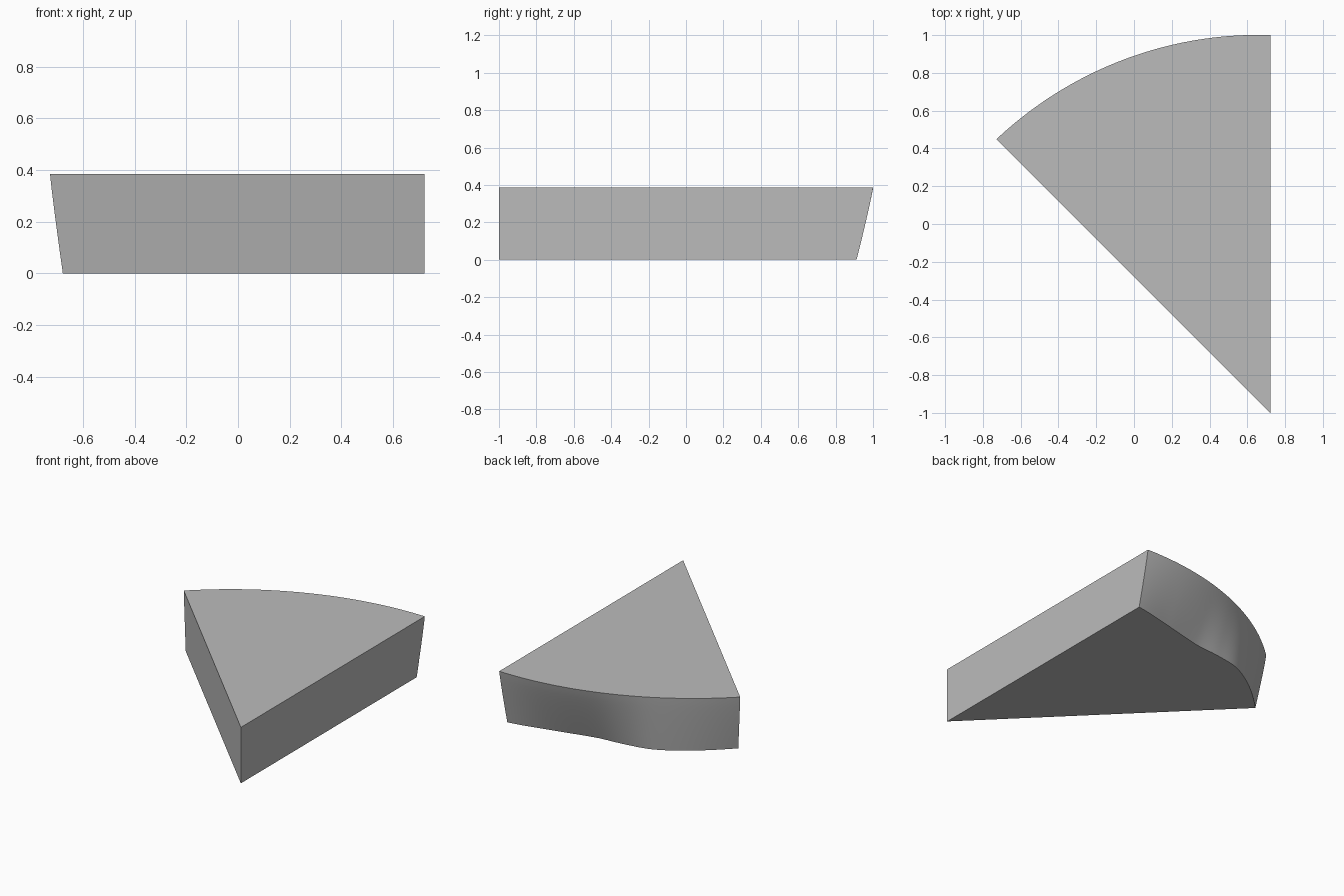
import bpy, bmesh, math
from mathutils import Vector

cube = bpy.data.objects.get("Cube")
if cube:
    bpy.data.objects.remove(cube, do_unlink=True)

APEX = Vector((0.722, -1.0, 0.0))
HEIGHT = 0.385
COLS, ROWS = 60, 12
# Radius of the curved wall's lower edge at given angles (degrees)
LOWER = [(0, 1.912), (9, 1.872), (18, 1.872), (24, 1.925),
         (29, 1.972), (34, 1.984), (45, 1.98)]


def lower_radius(a):
    """Smooth curve through the lower edge points."""
    for i in range(len(LOWER) - 1):
        (a0, r0), (a1, r1) = LOWER[i], LOWER[i + 1]
        if a <= a1:
            prev, nxt = LOWER[max(i - 1, 0)], LOWER[min(i + 2, len(LOWER) - 1)]
            w = a1 - a0
            m0 = (r1 - prev[1]) / (a1 - prev[0]) * w
            m1 = (nxt[1] - r0) / (nxt[0] - a0) * w
            t = (a - a0) / w
            return ((2*t**3 - 3*t**2 + 1) * r0 + (t**3 - 2*t**2 + t) * m0
                    + (3*t**2 - 2*t**3) * r1 + (t**3 - t**2) * m1)
    return LOWER[-1][1]


def wall_point(col, row):
    a = 45 * col / COLS
    s = row / ROWS
    top = 2.0 + 0.05 * a / 45
    r = top - (top - lower_radius(a)) * (1 - s) ** 1.1
    rad = math.radians(a)
    return APEX + Vector((-r * math.sin(rad), r * math.cos(rad), HEIGHT * s))


bm = bmesh.new()
tip_low = bm.verts.new(APEX)
tip_high = bm.verts.new(APEX + Vector((0, 0, HEIGHT)))
grid = [[bm.verts.new(wall_point(c, r)) for r in range(ROWS + 1)]
        for c in range(COLS + 1)]

# Curved outer wall
for c in range(COLS):
    for r in range(ROWS):
        bm.faces.new((grid[c][r], grid[c + 1][r],
                      grid[c + 1][r + 1], grid[c][r + 1]))

# Top, bottom and the two straight sides
bm.faces.new([tip_high] + [col[-1] for col in grid])
bm.faces.new([tip_low] + [col[0] for col in grid])
for column in (grid[0], grid[-1]):
    bm.faces.new([tip_high, tip_low] + column)
bmesh.ops.recalc_face_normals(bm, faces=bm.faces)

mesh = bpy.data.meshes.new("wedge_block")
bm.to_mesh(mesh)
bm.free()
wedge = bpy.data.objects.new("wedge_block", mesh)
bpy.context.collection.objects.link(wedge)

# Plain grey
grey = bpy.data.materials.new("plain_grey")
grey.use_nodes = True
colour = (0.5, 0.5, 0.5, 1)
grey.diffuse_color = colour
for node in grey.node_tree.nodes:
    if node.type == 'BSDF_PRINCIPLED':
        node.inputs["Base Color"].default_value = colour
mesh.materials.append(grey)

bpy.ops.object.select_all(action='DESELECT')
wedge.select_set(True)
bpy.context.view_layer.objects.active = wedge
bpy.ops.object.shade_smooth_by_angle(angle=math.radians(40))
